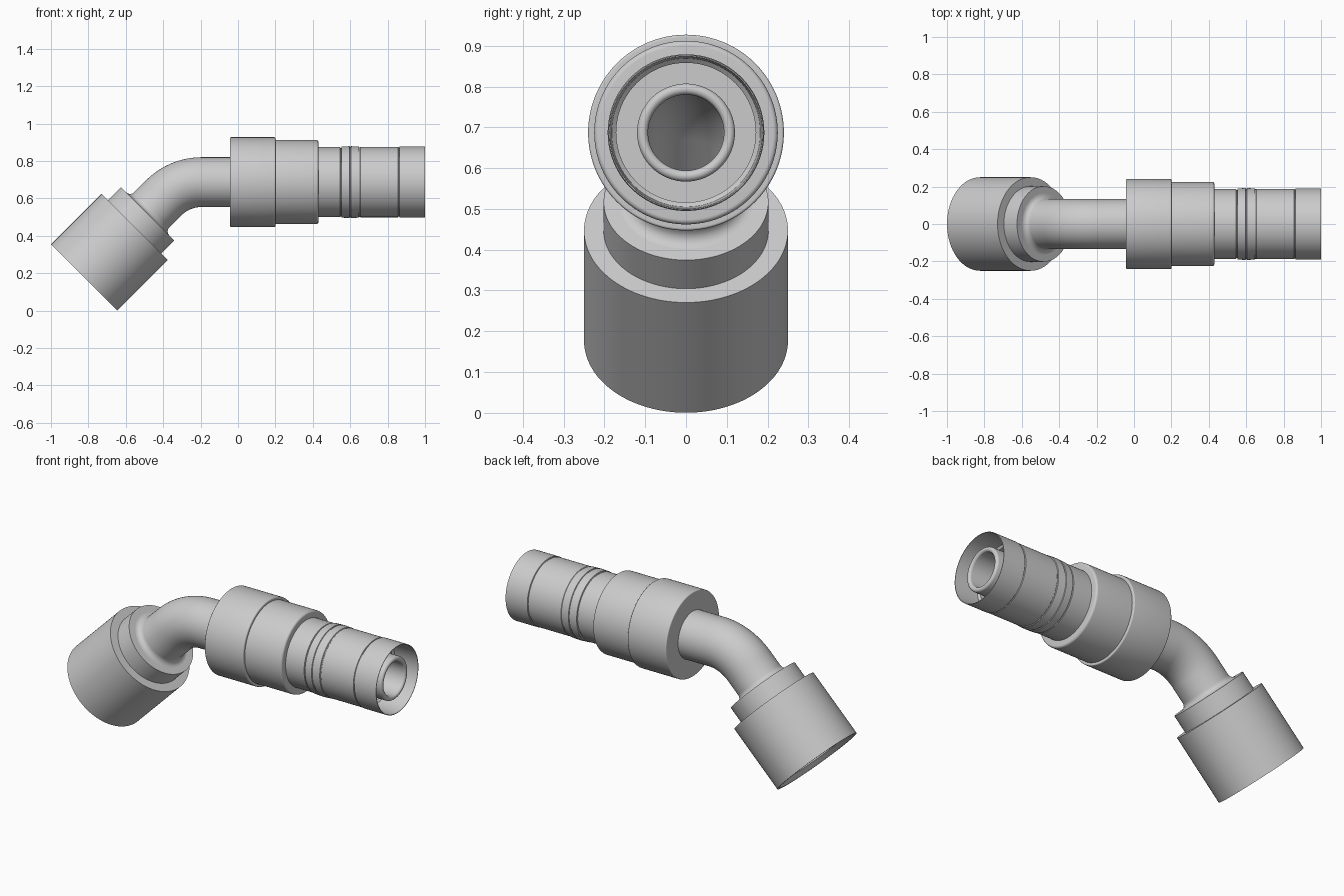
import bpy, bmesh, math
from mathutils import Vector

if "Cube" in bpy.data.objects:
    bpy.data.objects.remove(bpy.data.objects["Cube"])

SEG = 96
AXIS_Z = 0.687                     # height of the straight section
CORNER = -0.313                    # x where the two axes meet
TAN = 0.12                         # corner to start of bend
ANG = math.radians(45)
R = TAN / math.tan(ANG / 2)        # bend radius
L = R * ANG                        # bend length
BEND_X = CORNER + TAN
Y = Vector((0, 1, 0))


def at_x(x):
    """Station on the straight leg, at world x."""
    return L + x - BEND_X


def at_d(d):
    """Station on the slanted leg, at distance d from the corner."""
    return TAN - d


def frame(s):
    """Centre and radial direction of the path at station s."""
    a = ANG * min(max((L - s) / L, 0), 1)
    up = Vector((-math.sin(a), 0, math.cos(a)))
    fwd = Vector((math.cos(a), 0, math.sin(a)))
    c = Vector((BEND_X - R * math.sin(a), 0, AXIS_Z - R * (1 - math.cos(a))))
    if s > L:
        c += fwd * (s - L)
    elif s < 0:
        c += fwd * s
    return c, up


def revolve(name, profile):
    """Closed (station, radius) profile turned around the bent path."""
    bm = bmesh.new()
    rings = []
    for s, r in profile:
        c, up = frame(s)
        rings.append([bm.verts.new(c + r * (math.cos(t) * up + math.sin(t) * Y))
                      for t in (2 * math.pi * k / SEG for k in range(SEG))])
    for a, b in zip(rings, rings[1:] + rings[:1]):
        for k in range(SEG):
            n = (k + 1) % SEG
            bm.faces.new((a[k], a[n], b[n], b[k]))
    bmesh.ops.recalc_face_normals(bm, faces=bm.faces)
    mesh = bpy.data.meshes.new(name)
    bm.to_mesh(mesh)
    bm.free()
    ob = bpy.data.objects.new(name, mesh)
    bpy.context.collection.objects.link(ob)
    bpy.ops.object.select_all(action='DESELECT')
    ob.select_set(True)
    bpy.context.view_layer.objects.active = ob
    bpy.ops.object.shade_smooth_by_angle(angle=math.radians(32))
    return ob


def arc(s, r, rad, a0, a1, n=6):
    """Rounded profile corner; angle 0 points along the path, 90 outward."""
    return [(s + rad * math.cos(math.radians(a0 + (a1 - a0) * k / n)),
             r + rad * math.sin(math.radians(a0 + (a1 - a0) * k / n)))
            for k in range(n + 1)]


# Swivel nut: open threaded cup with a stepped shoulder
end, back, top = at_d(0.721), at_d(0.339), at_d(0.24)
revolve("swivel_nut", [
    (end, 0.25), (back, 0.25), (back, 0.202), (top, 0.202),
    (top, 0.12), (back - 0.03, 0.12), (back - 0.03, 0.212),
    (end + 0.025, 0.212), (end, 0.238)])

# Bent tube: flared foot at the nut, 45 degree bend, hollow to the hose end
TUBE, BORE = 0.133, 0.093
bend = [L * k / 24 for k in range(25)]
flare = arc(top + 0.03, TUBE + 0.03, 0.03, 180, 270)
tip = at_x(0.985)
lip = arc(tip - 0.0135, 0.1065, 0.0135, 90, -90, 10)
seat = at_d(0.56)
revolve("bent_tube",
        [(seat, 0.105), (back - 0.1, 0.175), (back - 0.02, 0.175),
         (back - 0.02, 0.16), (top - 0.01, 0.16)] + flare
        + [(s, TUBE) for s in bend]
        + [(at_x(0.0), TUBE), (at_x(0.0), 0.12)] + lip
        + [(s, BORE) for s in reversed(bend)] + [(seat, BORE)])

# Collar: two stepped diameters with softened edges
c0, c1, c2 = at_x(-0.043), at_x(0.2), at_x(0.43)
revolve("collar",
        [(c0, 0.11)] + arc(c0 + 0.006, 0.234, 0.006, 180, 90)
        + arc(c1 - 0.006, 0.234, 0.006, 90, 0) + [(c1, 0.225)]
        + arc(c2 - 0.012, 0.213, 0.012, 90, 0) + [(c2, 0.11)])

# Crimp shell: thin sleeve with shallow grooves and a closed inner floor
outer = [(at_x(0.42), 0.187)]
for x, before, after in ((0.55, 0.187, 0.190), (0.60, 0.192, 0.192),
                         (0.65, 0.190, 0.188), (0.86, 0.188, 0.190)):
    outer += [(at_x(x - 0.004), before), (at_x(x - 0.002), before - 0.004),
              (at_x(x + 0.002), before - 0.004), (at_x(x + 0.004), after)]
revolve("crimp_shell", outer + [
    (at_x(1.0), 0.190), (at_x(1.0), 0.187), (at_x(0.86), 0.182),
    (at_x(0.85), 0.171), (at_x(0.47), 0.171), (at_x(0.47), 0.11),
    (at_x(0.42), 0.11)])
